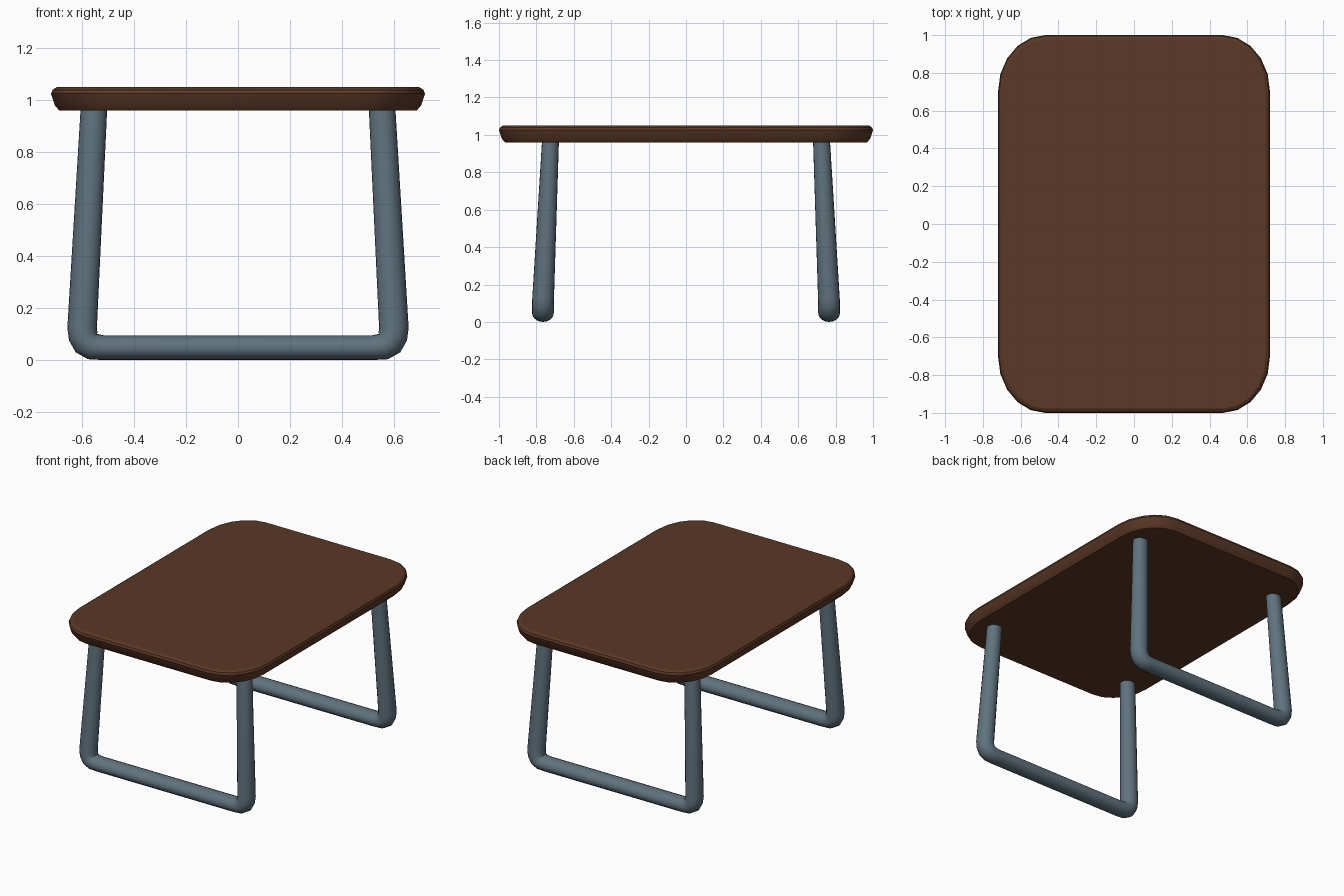
import bpy, bmesh, math
from mathutils import Vector

if "Cube" in bpy.data.objects:
    bpy.data.objects.remove(bpy.data.objects["Cube"])


def material(name, rgb):
    m = bpy.data.materials.new(name)
    m.diffuse_color = (*rgb, 1)
    m.use_nodes = True
    m.node_tree.nodes["Principled BSDF"].inputs["Base Color"].default_value = m.diffuse_color
    return m


def loft(name, rings, mat):
    """Skin a list of equal-length point rings and cap both ends."""
    bm = bmesh.new()
    vs = [[bm.verts.new(p) for p in r] for r in rings]
    n = len(vs[0])
    for a, b in zip(vs, vs[1:]):
        for i in range(n):
            j = (i + 1) % n
            bm.faces.new((a[i], a[j], b[j], b[i]))
    bm.faces.new(vs[0])
    bm.faces.new(vs[-1])
    bmesh.ops.recalc_face_normals(bm, faces=bm.faces)
    me = bpy.data.meshes.new(name)
    bm.to_mesh(me)
    bm.free()
    me.materials.append(mat)
    ob = bpy.data.objects.new(name, me)
    bpy.context.collection.objects.link(ob)
    bpy.ops.object.select_all(action='DESELECT')
    bpy.context.view_layer.objects.active = ob
    ob.select_set(True)
    bpy.ops.object.shade_smooth_by_angle(angle=math.radians(32))
    return ob


wood = material("dark brown wood", (0.105, 0.040, 0.019))
metal = material("blue grey metal", (0.115, 0.170, 0.205))


# Table top: rounded rectangle with softened edges
def outline(inset, z, steps=5):
    pts = []
    for q, (sx, sy) in enumerate([(1, 1), (-1, 1), (-1, -1), (1, -1)]):
        for k in range(steps + 1):
            a = math.pi / 2 * (q + k / steps)
            pts.append((sx * 0.47 + (0.25 - inset) * math.cos(a),
                        sy * 0.70 + (0.30 - inset) * math.sin(a), z))
    return pts


loft("table_top", [outline(i, z) for i, z in
     [(0.032, 0.96), (0.015, 0.98), (0.0, 1.025), (0.006, 1.04), (0.022, 1.05)]], wood)

# Leg frame: one bent tube, (x, y, z, in-plane radius, y radius) for the right half
half = [
    (0.554, -0.724, 0.98, 0.051, 0.045),
    (0.600, -0.764, 0.125, 0.057, 0.058),
    (0.596, -0.765, 0.092, 0.057, 0.058),
    (0.583, -0.765, 0.067, 0.056, 0.058),
    (0.560, -0.765, 0.052, 0.052, 0.058),
    (0.520, -0.765, 0.0475, 0.0475, 0.058),
]
path = half + [(-x, y, z, a, b) for x, y, z, a, b in reversed(half)]


def tube_rings(path, sides=20):
    pts = [Vector(p[:3]) for p in path]
    rings = []
    for i, p in enumerate(pts):
        prev = (p - pts[i - 1]).normalized() if i else Vector()
        nxt = (pts[i + 1] - p).normalized() if i < len(pts) - 1 else Vector()
        t = (prev + nxt).normalized()
        side = t.cross(Vector((0, 1, 0))).normalized()
        up = side.cross(t).normalized()
        ra, rb = path[i][3:]
        rings.append([p + side * ra * math.cos(2 * math.pi * k / sides)
                      + up * rb * math.sin(2 * math.pi * k / sides) for k in range(sides)])
    return rings


# Front frame and its mirrored copy at the back
rings = tube_rings(path)
loft("front_leg_frame", rings, metal)
loft("back_leg_frame", [[Vector((p.x, -p.y, p.z)) for p in r] for r in rings], metal)
